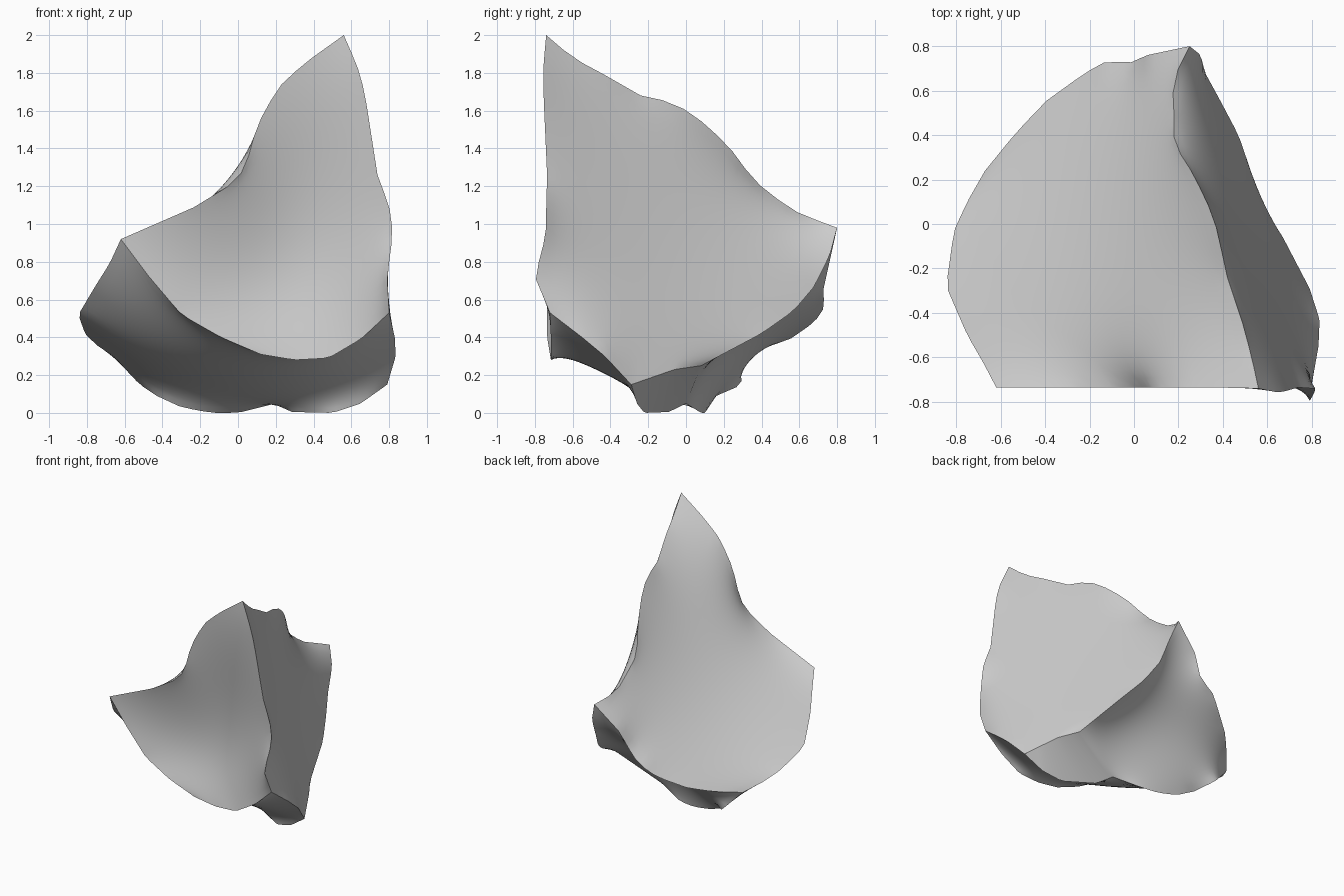
import bpy, bmesh, math
from mathutils import Vector

if "Cube" in bpy.data.objects:
    bpy.data.objects.remove(bpy.data.objects["Cube"])

N = 16   # segments per edge curve
M = 32   # grid divisions per face patch


def at(pts, t):
    """Point on an evenly indexed polyline at t in 0..1."""
    f = t * (len(pts) - 1)
    i = min(int(f), len(pts) - 2)
    return pts[i].lerp(pts[i + 1], f - i)


def curve(*pts):
    """Resample points to N equal-length segments."""
    p = [Vector(q) for q in pts]
    d = [0.0]
    for a, b in zip(p, p[1:]):
        d.append(d[-1] + (b - a).length)
    out, k = [], 0
    for i in range(N + 1):
        s = d[-1] * i / N
        while k < len(p) - 2 and d[k + 1] < s:
            k += 1
        out.append(p[k].lerp(p[k + 1], min(1, (s - d[k]) / (d[k + 1] - d[k]))))
    return out


def front(*xz, y=-0.735):
    return [(x, y, z) for x, z in xz]


def rev(c):
    return c[::-1]


bm = bmesh.new()


def patch(c0, c1, d0, d1, push=(0, 0, 0), relax=150):
    """Coons patch between four edge curves, relaxed, then pushed at its middle."""
    push = Vector(push)
    g = []
    for j in range(M + 1):
        v = j / M
        row = []
        for i in range(M + 1):
            u = i / M
            p = at(c0, u) * (1 - v) + at(c1, u) * v + at(d0, v) * (1 - u) + at(d1, v) * u
            p -= (c0[0] * (1 - u) + c0[-1] * u) * (1 - v) + (c1[0] * (1 - u) + c1[-1] * u) * v
            row.append(p)
        g.append(row)
    for _ in range(relax):
        for j in range(1, M):
            for i in range(1, M):
                g[j][i] = (g[j][i - 1] + g[j][i + 1] + g[j - 1][i] + g[j + 1][i]) * 0.25
    vs = [[bm.verts.new(p + push * (math.sin(math.pi * i / M) * math.sin(math.pi * j / M)))
           for i, p in enumerate(row)] for j, row in enumerate(g)]
    for j in range(M):
        for i in range(M):
            bm.faces.new((vs[j][i], vs[j][i + 1], vs[j + 1][i + 1], vs[j + 1][i]))


# Corners
APEX, FL, FR = (0.56, -0.74, 2.0), (-0.62, -0.735, 0.92), (0.80, -0.72, 0.53)
BR, BL = (0.25, 0.80, 0.98), (-0.67, 0.24, 0.31)
KEEL, RIDGE, HEEL = (0.79, -0.29, 0.15), (0.58, 0.08, 0.25), (0.20, 0.0, 0.05)
LOW = (0.12, -0.72, 0.31)

# Edges of the front face
front_top = curve(APEX, *front((0.35, 1.85), (0.21, 1.72), (0.10, 1.52), (0.04, 1.30),
                               (-0.02, 1.22), (-0.23, 1.09)), FL)
front_right = curve(APEX, (0.63, -0.755, 1.84), (0.67, -0.755, 1.70), (0.74, -0.735, 1.25),
                    (0.80, -0.74, 1.10), (0.82, -0.74, 0.95), (0.79, -0.80, 0.72), FR)
low_left = curve(FL, *front((-0.47, 0.72), (-0.30, 0.52), (-0.09, 0.40)), LOW)
low_right = curve(FR, *front((0.65, 0.39), (0.48, 0.29), (0.30, 0.28), y=-0.715), LOW)

# Upper ridge, left and back rims
ridge = curve(APEX, (0.53, -0.60, 1.88), (0.49, -0.45, 1.80), (0.42, -0.24, 1.68),
              (0.39, -0.10, 1.65), (0.36, 0.03, 1.59), (0.27, 0.22, 1.42),
              (0.18, 0.36, 1.23), (0.18, 0.55, 1.08), (0.17, 0.64, 1.04), BR)
left_rim = curve(FL, (-0.68, -0.62, 0.79), (-0.75, -0.50, 0.68), (-0.845, -0.28, 0.52),
                 (-0.81, -0.03, 0.42), (-0.75, 0.10, 0.36), BL)
back_rim = curve(BR, (0.06, 0.76, 0.80), (-0.03, 0.72, 0.62), (-0.11, 0.74, 0.57),
                 (-0.22, 0.68, 0.48), (-0.40, 0.55, 0.39), (-0.54, 0.40, 0.34), BL)

# Edges of the underside
right_low_front = curve(FR, (0.83, -0.55, 0.40), (0.835, -0.43, 0.30), KEEL)
right_low_mid = curve(KEEL, (0.67, -0.06, 0.23), RIDGE)
right_low_back = curve(BR, (0.30, 0.76, 0.83), (0.32, 0.68, 0.67), (0.38, 0.57, 0.54),
                       (0.47, 0.40, 0.42), RIDGE)
bottom_left = curve(BL, (-0.52, 0.30, 0.15), (-0.43, 0.16, 0.09), (-0.30, 0.12, 0.03),
                    (-0.14, 0.10, 0.0), (0.0, 0.08, 0.0), HEEL)
bottom_right = curve(KEEL, (0.65, -0.26, 0.05), (0.50, -0.22, 0.0), (0.28, -0.09, 0.005), HEEL)
heel_edge = curve(HEEL, RIDGE)

# Slightly hollow front face
patch(front_top, low_right, front_right, low_left, (0, 0.12, 0), relax=25)
# Hollow upper face
patch(front_top, back_rim, ridge, left_rim, (0, 0, -0.03))
# Right face
patch(ridge, right_low_front + right_low_mid[1:], front_right, right_low_back, (-0.02, 0, 0))
# Front underside
patch(low_left + rev(low_right)[1:], bottom_left + rev(bottom_right)[1:],
      left_rim, right_low_front, (0, 0.02, 0.02), relax=40)
# Small right underside
patch(bottom_right, right_low_mid, [Vector(KEEL)] * 2, heel_edge, relax=0)
# Scooped back underside
patch(bottom_left, right_low_back, rev(back_rim), heel_edge, (0, -0.08, 0.16), relax=60)

# Weld the patches into one solid
bmesh.ops.remove_doubles(bm, verts=bm.verts[:], dist=0.002)
bmesh.ops.dissolve_degenerate(bm, edges=bm.edges[:], dist=0.0005)
bmesh.ops.recalc_face_normals(bm, faces=bm.faces[:])
mesh = bpy.data.meshes.new("rock_shard")
bm.to_mesh(mesh)
bm.free()
shard = bpy.data.objects.new("rock_shard", mesh)
bpy.context.collection.objects.link(shard)
bpy.context.view_layer.objects.active = shard
shard.select_set(True)
bpy.ops.object.shade_smooth_by_angle(angle=math.radians(35))
